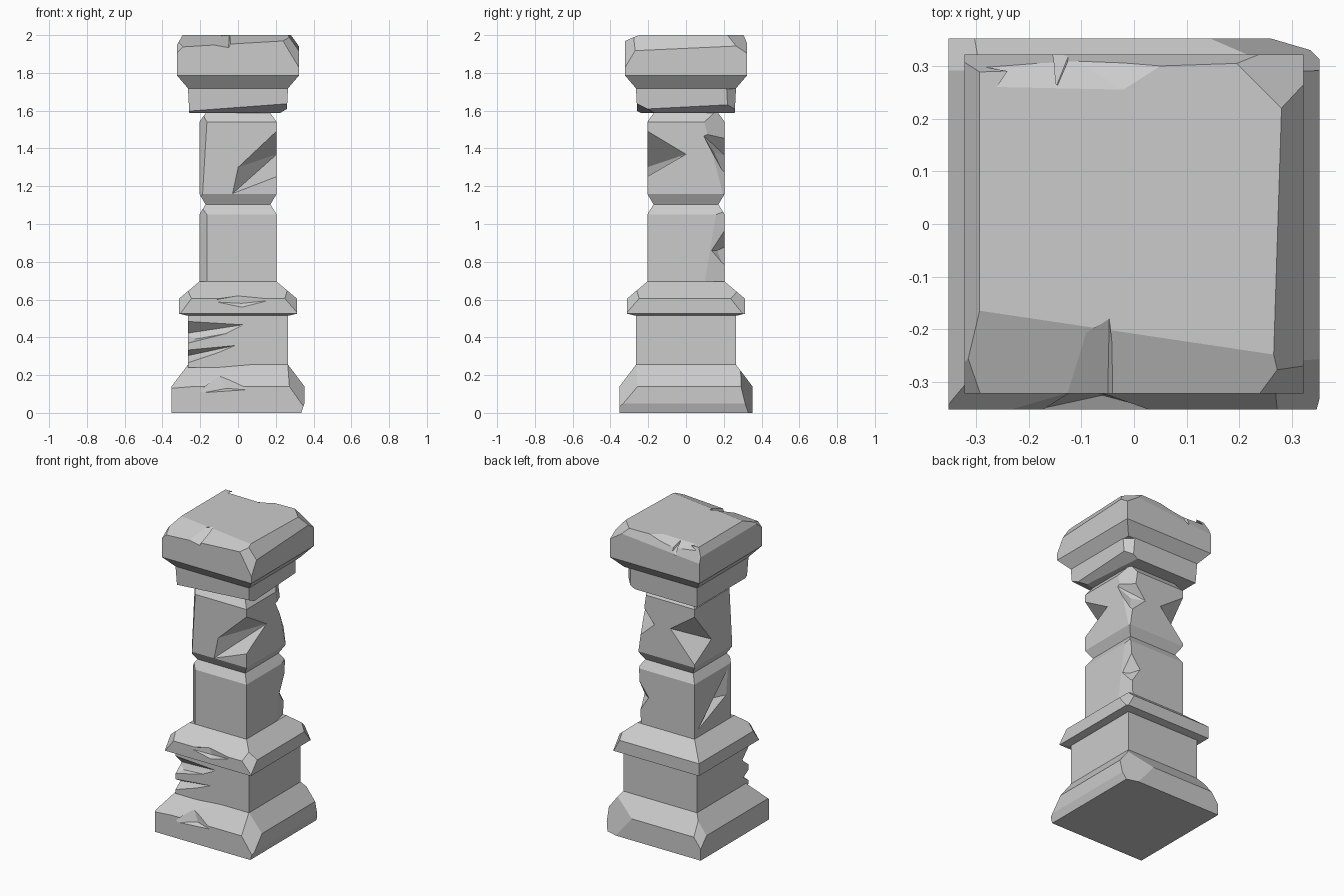
import bpy, bmesh
from mathutils import Vector


def hull_mesh(points):
    bm = bmesh.new()
    for p in points:
        bm.verts.new(p)
    res = bmesh.ops.convex_hull(bm, input=bm.verts)
    junk = [g for g in res["geom_interior"] if isinstance(g, bmesh.types.BMVert)]
    bmesh.ops.delete(bm, geom=junk, context='VERTS')
    bmesh.ops.dissolve_limit(bm, angle_limit=0.01, verts=bm.verts, edges=bm.edges)
    bmesh.ops.recalc_face_normals(bm, faces=bm.faces)
    return bm


def to_object(name, bm):
    me = bpy.data.meshes.new(name)
    bm.to_mesh(me)
    bm.free()
    ob = bpy.data.objects.new(name, me)
    bpy.context.collection.objects.link(ob)
    return ob


def block(name, profile, chips=(), gouges=()):
    """Square stone from (half width, z) rings; chips are 3-point plane cuts,
    gouges are convex hulls carved out."""
    pts = [(sx * w, sy * w, z) for w, z in profile for sx in (-1, 1) for sy in (-1, 1)]
    bm = hull_mesh(pts)
    centre = Vector((0, 0, (profile[0][1] + profile[-1][1]) / 2))
    for tri in chips:
        a, b, c = map(Vector, tri)
        n = (b - a).cross(c - a).normalized()
        if n.dot(a - centre) < 0:
            n = -n
        bmesh.ops.bisect_plane(bm, geom=bm.verts[:] + bm.edges[:] + bm.faces[:],
                               plane_co=a, plane_no=n, clear_outer=True)
        bmesh.ops.holes_fill(bm, edges=[e for e in bm.edges if e.is_boundary], sides=0)
    bmesh.ops.recalc_face_normals(bm, faces=bm.faces)
    ob = to_object(name, bm)
    cutters = []
    for g in gouges:
        cut = to_object(name + "_cutter", hull_mesh(g))
        cut.hide_render = True
        cutters.append(cut)
        mod = ob.modifiers.new("gouge", 'BOOLEAN')
        mod.operation, mod.solver, mod.object = 'DIFFERENCE', 'EXACT', cut
    if cutters:
        dg = bpy.context.evaluated_depsgraph_get()
        me = bpy.data.meshes.new_from_object(ob.evaluated_get(dg))
        ob.modifiers.clear()
        ob.data = me
        for c in cutters:
            bpy.data.objects.remove(c)
    return ob


# Plinth with sloped top and worn corners
block("base", [(.352, 0), (.352, .14), (.265, .255)],
      chips=[((.352, -.29, .1), (.30, -.352, .1), (.27, -.27, .24)),
             ((.352, .325, 0), (.26, .352, 0), (.29, .29, .22)),
             ((-.352, -.352, .13), (-.1, -.30, .205), (-.29, -.27, .22)),
             ((.352, -.2, .05), (.352, .2, .05), (.335, 0, 0)),
             ((-.352, .30, .13), (-.31, .352, .13), (-.30, .30, .2))],
      gouges=[[(-.1, -.31, .2), (.07, -.36, .12), (-.22, -.36, .1),
               (-.06, -.325, .13), (-.1, -.42, .2), (-.05, -.42, .1)]])

# Pedestal with broken front-left corner
block("pedestal", [(.265, .24), (.265, .53)],
      gouges=[[(-.28, -.20, .42), (-.23, -.23, .39), (.05, -.27, .47), (-.28, -.28, .50),
               (-.28, -.28, .36), (.05, -.29, .44)],
              [(-.28, -.21, .30), (-.24, -.24, .29), (.0, -.268, .36), (-.28, -.28, .34),
               (-.28, -.28, .25), (-.02, -.29, .33)]])

# Moulding between pedestal and shaft
block("ledge", [(.27, .515), (.312, .525), (.312, .605), (.205, .695)],
      chips=[((.312, -.27, .58), (.27, -.312, .58), (.26, -.26, .65)),
             ((-.312, -.28, .56), (-.28, -.312, .56), (-.27, -.27, .63)),
             ((.312, .28, .55), (.29, .312, .55), (.27, .27, .64))],
      gouges=[[(-.17, -.32, .59), (.0, -.295, .62), (.22, -.32, .60), (.0, -.32, .65),
               (.02, -.295, .58), (.02, -.32, .55)]])

# Lower shaft stone
block("lower_shaft", [(.205, .68), (.205, 1.05), (.17, 1.107)],
      chips=[((-.205, -.17, .70), (-.165, -.205, .70), (-.165, -.205, 1.06)),
             ((.205, .10, .70), (.205, .15, 1.0), (.185, .205, .80))],
      gouges=[[(-.21, .19, .73), (-.21, -.15, 1.04), (-.155, -.02, .86),
               (-.21, -.13, .86), (-.26, .1, .78), (-.26, -.13, 1.0)],
              [(.21, .13, .86), (.165, .165, .86), (.12, .21, .88),
               (.21, .21, 1.0), (.21, .21, .74), (.25, .25, .86)]])

# Upper shaft stone with corner gouges
block("upper_shaft", [(.17, 1.1), (.205, 1.16), (.205, 1.54), (.17, 1.588)],
      chips=[((-.205, -.18, 1.2), (-.185, -.205, 1.2), (-.175, -.195, 1.5)),
             ((.205, .11, 1.49), (.205, .19, 1.18), (.165, .205, 1.4))],
      gouges=[[(-.03, -.206, 1.16), (0, -.206, 1.30), (.21, -.21, 1.50), (.206, 0, 1.37),
               (.21, -.21, 1.25), (.15, -.15, 1.32), (.25, -.25, 1.36)],
              [(-.21, .21, 1.50), (-.21, .21, 1.17), (-.14, .14, 1.33),
               (-.206, .03, 1.28), (-.03, .206, 1.37), (-.25, .25, 1.33)],
              [(.21, .21, 1.52), (.21, .09, 1.47), (.15, .15, 1.38),
               (.08, .21, 1.36), (.21, .21, 1.24), (.25, .25, 1.4)]])

# Neck under the capital, chipped along the bottom
block("neck", [(.258, 1.588), (.266, 1.74)],
      chips=[((-.24, -.26, 1.60), (.2, -.26, 1.632), (0, -.20, 1.588)),
             ((.26, -.2, 1.61), (.26, .2, 1.63), (.21, 0, 1.588)),
             ((.26, .22, 1.62), (.22, .26, 1.62), (.24, .24, 1.7))])

# Capital with worn top edges and two notches
block("capital", [(.262, 1.715), (.322, 1.785), (.322, 2.0)],
      chips=[((-.29, -.165, 2), (.28, -.25, 2), (0, -.322, 1.955)),
             ((.265, -.25, 2), (.28, .22, 2), (.322, 0, 1.93)),
             ((.29, .21, 2), (.19, .31, 2), (.31, .31, 1.92)),
             ((-.293, -.2, 2), (-.293, .2, 2), (-.322, 0, 1.95)),
             ((-.25, .29, 2), (.2, .305, 2), (0, .322, 1.94)),
             ((.322, -.28, 1.9), (.28, -.322, 1.9), (.28, -.28, 1.97)),
             ((-.322, -.29, 1.93), (-.28, -.322, 1.95), (-.29, -.26, 1.985))],
      gouges=[[(-.047, -.18, 2.0), (-.30, -.33, 1.975), (-.05, -.33, 1.93), (-.03, -.33, 1.97),
               (-.1, -.33, 2.05), (-.047, -.2, 2.05)],
              [(-.26, .26, 2.0), (-.02, .255, 2.0), (.05, .30, 2.0), (-.3, .33, 1.96),
               (-.14, .33, 1.95), (-.02, .33, 1.97), (-.1, .34, 2.05), (-.1, .27, 2.03)],
              [(-.148, .26, 1.99), (-.155, .33, 1.91), (-.12, .33, 1.93),
               (-.15, .33, 2.03), (-.13, .28, 2.03)]])
